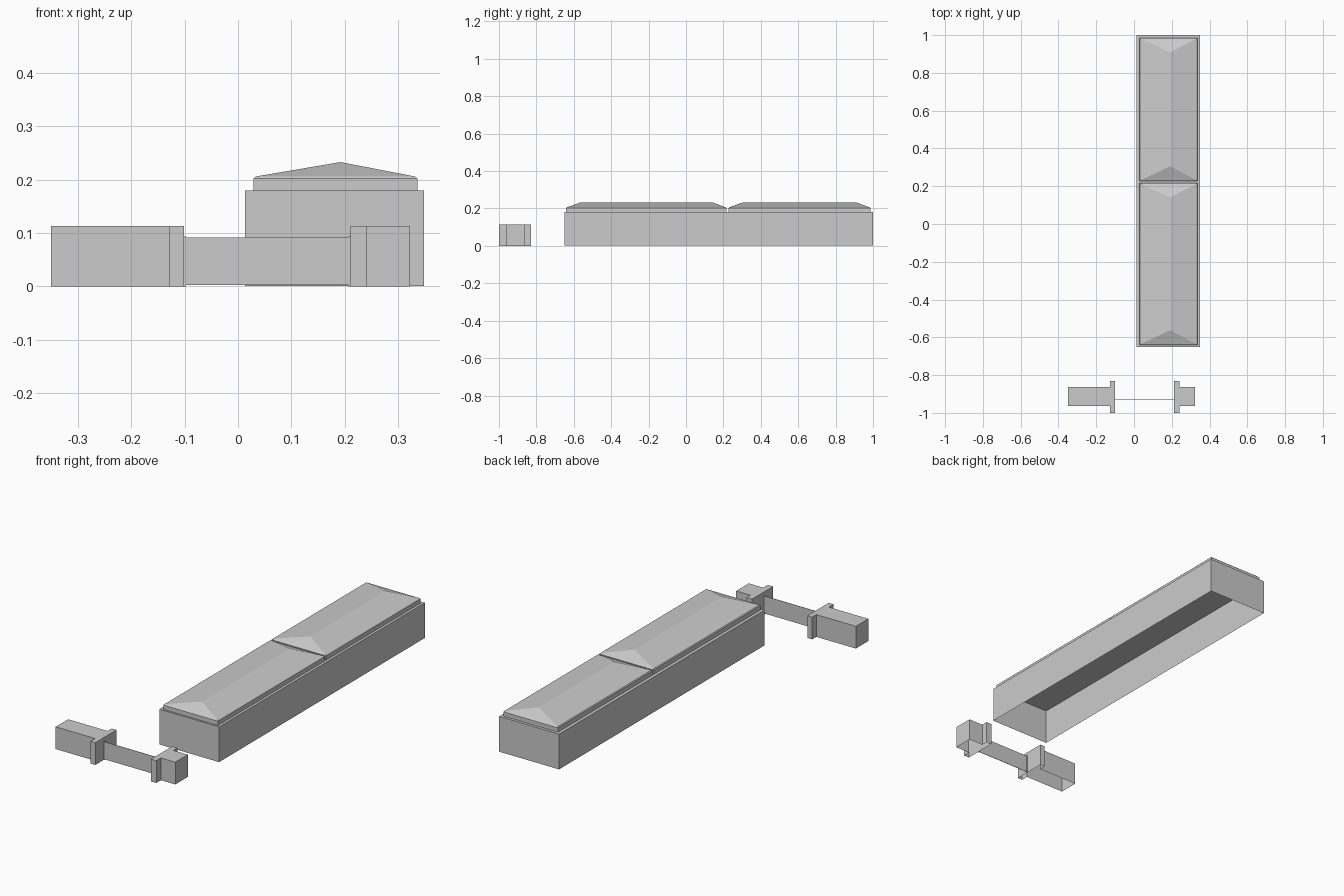
import bpy

if "Cube" in bpy.data.objects:
    bpy.data.objects.remove(bpy.data.objects["Cube"])


def make_object(name, verts, faces):
    mesh = bpy.data.meshes.new(name)
    mesh.from_pydata(verts, [], faces)
    mesh.update()
    obj = bpy.data.objects.new(name, mesh)
    bpy.context.collection.objects.link(obj)
    return obj


def prism(name, outline, z0, z1, bottom=False):
    """Extrude a counter-clockwise outline; walls and top, optional bottom."""
    n = len(outline)
    verts = [(x, y, z) for z in (z0, z1) for x, y in outline]
    faces = [(i, (i + 1) % n, n + (i + 1) % n, n + i) for i in range(n)]
    faces.append(tuple(range(n, 2 * n)))
    if bottom:
        faces.append(tuple(reversed(range(n))))
    return make_object(name, verts, faces)


def rect(x0, x1, y0, y1):
    return [(x0, y0), (x1, y0), (x1, y1), (x0, y1)]


def hip_roof(name, x0, x1, y0, y1, ridge_y0, ridge_y1):
    """Upright fascia, small chamfer, then four slopes up to a ridge."""
    verts = []
    for inset, z in ((0, 0.18), (0, 0.202), (0.004, 0.206)):
        verts += [(x, y, z) for x, y in
                  rect(x0 + inset, x1 - inset, y0 + inset, y1 - inset)]
    verts += [(0.192, ridge_y0, 0.233), (0.192, ridge_y1, 0.233)]
    faces = [(r + i, r + (i + 1) % 4, r + 4 + (i + 1) % 4, r + 4 + i)
             for r in (0, 4) for i in range(4)]
    faces += [(8, 9, 12), (9, 10, 13, 12), (10, 11, 13), (11, 8, 12, 13)]
    return make_object(name, verts, faces)


# Long hall, open underneath
prism("hall_walls", rect(0.013, 0.349, -0.65, 1.0), 0.001, 0.18)

# Two hipped roofs with a narrow gap between them
hip_roof("front_roof", 0.029, 0.336, -0.641, 0.217, -0.562, 0.141)
hip_roof("back_roof", 0.029, 0.336, 0.227, 0.986, 0.305, 0.908)


# Gatehouses: T-shaped plan, open underneath
def gatehouse(name, inner, shoulder, outer):
    pts = [(inner, -1.0), (shoulder, -1.0), (shoulder, -0.963), (outer, -0.963),
           (outer, -0.863), (shoulder, -0.863), (shoulder, -0.83), (inner, -0.83)]
    if outer < inner:
        pts.reverse()
    return prism(name, pts, 0, 0.113)


gatehouse("left_gatehouse", -0.101, -0.128, -0.35)
gatehouse("right_gatehouse", 0.211, 0.241, 0.322)

# Thin gate: two leaves and their hinge posts, mirrored about the opening
mid = 0.055
for side, s in (("left", -1), ("right", 1)):
    for part, a, b, half, z0, z1 in (("gate_leaf", 0.0, 0.152, 0.001, 0.003, 0.092),
                                     ("gate_post", 0.152, 0.156, 0.002, 0.0, 0.094)):
        xa, xb = sorted((mid + s * a, mid + s * b))
        prism(f"{side}_{part}", rect(xa, xb, -0.93 - half, -0.93 + half), z0, z1, True)
